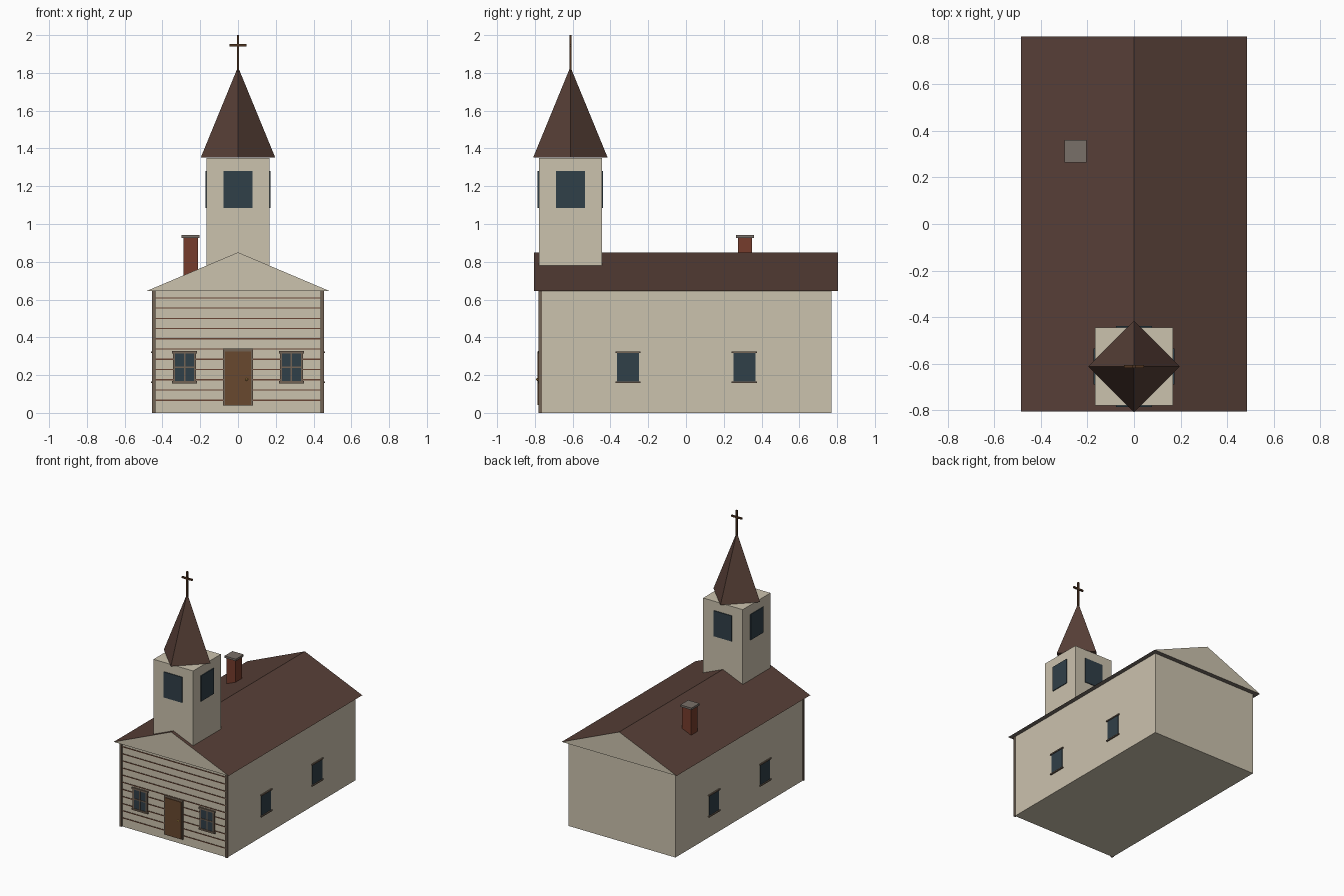
import bpy, bmesh
from math import pi

if "Cube" in bpy.data.objects:
    bpy.data.objects.remove(bpy.data.objects["Cube"])


def material(name, r, g, b):
    m = bpy.data.materials.new(name)
    m.diffuse_color = (r, g, b, 1)
    m.use_nodes = True
    m.node_tree.nodes["Principled BSDF"].inputs["Base Color"].default_value = m.diffuse_color
    return m


CREAM = material("cream_paint", 0.60, 0.54, 0.42)
ROOF = material("roof_brown", 0.095, 0.05, 0.038)
TRIM = material("trim", 0.17, 0.125, 0.09)
LINE = material("siding_brown", 0.14, 0.06, 0.035)
GLASS = material("glass", 0.03, 0.05, 0.065)
DOOR = material("door_wood", 0.14, 0.065, 0.028)
BRICK = material("brick", 0.18, 0.045, 0.025)
STONE = material("stone", 0.19, 0.16, 0.14)
BRASS = material("brass", 0.5, 0.3, 0.08)
WOOD = material("dark_wood", 0.08, 0.035, 0.015)


def finish(name, bm, *mats):
    bmesh.ops.recalc_face_normals(bm, faces=bm.faces)
    me = bpy.data.meshes.new(name)
    bm.to_mesh(me)
    bm.free()
    for m in mats:
        me.materials.append(m)
    ob = bpy.data.objects.new(name, me)
    bpy.context.collection.objects.link(ob)
    return ob


def box(name, x, y, z, mat):
    """Box from (min, max) ranges on each axis."""
    bm = bmesh.new()
    bmesh.ops.create_cube(bm, size=1)
    for v in bm.verts:
        v.co = [r[0] if c < 0 else r[1] for c, r in zip(v.co, (x, y, z))]
    return finish(name, bm, mat)


# Nave walls
box("nave", (-0.45, 0.45), (-0.77, 0.77), (0, 0.645), CREAM)

# Gable roof: prism with painted ends and dark soffit
bm = bmesh.new()
outline = [(-0.485, 0.645), (0.485, 0.645), (0, 0.85)]
end = bm.faces.new([bm.verts.new((x, -0.805, z)) for x, z in outline])
ext = bmesh.ops.extrude_face_region(bm, geom=[end], use_keep_orig=True)
bmesh.ops.translate(bm, vec=(0, 1.61, 0),
                    verts=[v for v in ext["geom"] if isinstance(v, bmesh.types.BMVert)])
bm.normal_update()
for f in bm.faces:
    f.material_index = 1 if abs(f.normal.y) > 0.9 else 2 if abs(f.normal.z) > 0.99 else 0
finish("roof", bm, ROOF, CREAM, STONE)

# Horizontal siding lines and corner posts on the front
for i in range(11):
    z = 0.067 + 0.0542 * i
    box("siding_line", (-0.44, 0.44), (-0.774, -0.765), (z - 0.003, z + 0.003), LINE)
for s in (-1, 1):
    box("corner_post", sorted((s * 0.437, s * 0.455)), (-0.78, -0.763), (0, 0.645), TRIM)

# Door
box("door_frame", (-0.08, 0.08), (-0.78, -0.765), (0.04, 0.34), TRIM)
box("door", (-0.068, 0.068), (-0.785, -0.765), (0.042, 0.325), DOOR)
bm = bmesh.new()
bmesh.ops.create_uvsphere(bm, u_segments=8, v_segments=6, radius=0.007)
bmesh.ops.translate(bm, verts=bm.verts, vec=(0.046, -0.787, 0.177))
finish("door_knob", bm, BRASS)

# Front windows with frame, glazing bars, header and sill
for c in (-0.283, 0.283):
    def bar(name, x0, x1, front, z0, z1, mat):
        box(name, (c + x0, c + x1), (front, -0.765), (z0, z1), mat)
    bar("window_glass", -0.055, 0.055, -0.776, 0.165, 0.317, GLASS)
    bar("window_bar", -0.004, 0.004, -0.780, 0.165, 0.317, TRIM)
    bar("window_bar", -0.055, 0.055, -0.780, 0.237, 0.245, TRIM)
    for s in (-1, 1):
        a, b = sorted((s * 0.050, s * 0.061))
        bar("window_jamb", a, b, -0.780, 0.16, 0.32, TRIM)
    bar("window_header", -0.067, 0.067, -0.783, 0.314, 0.327, TRIM)
    bar("window_sill", -0.067, 0.067, -0.783, 0.156, 0.168, TRIM)

# Side windows
for s in (-1, 1):
    for c in (-0.307, 0.309):
        def pane(name, half, out, z, mat):
            box(name, sorted((s * 0.445, s * out)), (c - half, c + half), z, mat)
        pane("side_window_glass", 0.058, 0.454, (0.163, 0.32), GLASS)
        pane("side_window_header", 0.067, 0.46, (0.317, 0.326), TRIM)
        pane("side_window_sill", 0.067, 0.46, (0.157, 0.166), TRIM)

# Bell tower with a window on each side
CY = -0.612
box("tower", (-0.167, 0.167), (CY - 0.167, CY + 0.167), (0.7, 1.35), CREAM)
for s in (-1, 1):
    box("tower_window", (-0.077, 0.077), sorted((CY + s * 0.16, CY + s * 0.173)), (1.085, 1.28), GLASS)
    box("tower_window", sorted((s * 0.16, s * 0.173)), (CY - 0.077, CY + 0.077), (1.085, 1.28), GLASS)

# Four-sided spire, corners on the axes
bm = bmesh.new()
bmesh.ops.create_cone(bm, cap_ends=True, segments=4, radius1=0.197, radius2=0, depth=0.48)
bmesh.ops.remove_doubles(bm, verts=bm.verts, dist=1e-5)
bmesh.ops.translate(bm, verts=bm.verts, vec=(0, CY, 1.592))
finish("spire", bm, ROOF)

# Cross
box("cross_post", (-0.006, 0.006), (CY - 0.006, CY + 0.006), (1.80, 2.0), WOOD)
box("cross_arm", (-0.044, 0.044), (CY - 0.006, CY + 0.006), (1.941, 1.953), WOOD)

# Chimney
box("chimney", (-0.288, -0.213), (0.275, 0.35), (0.68, 0.93), BRICK)
box("chimney_cap", (-0.299, -0.204), (0.265, 0.36), (0.927, 0.942), STONE)
